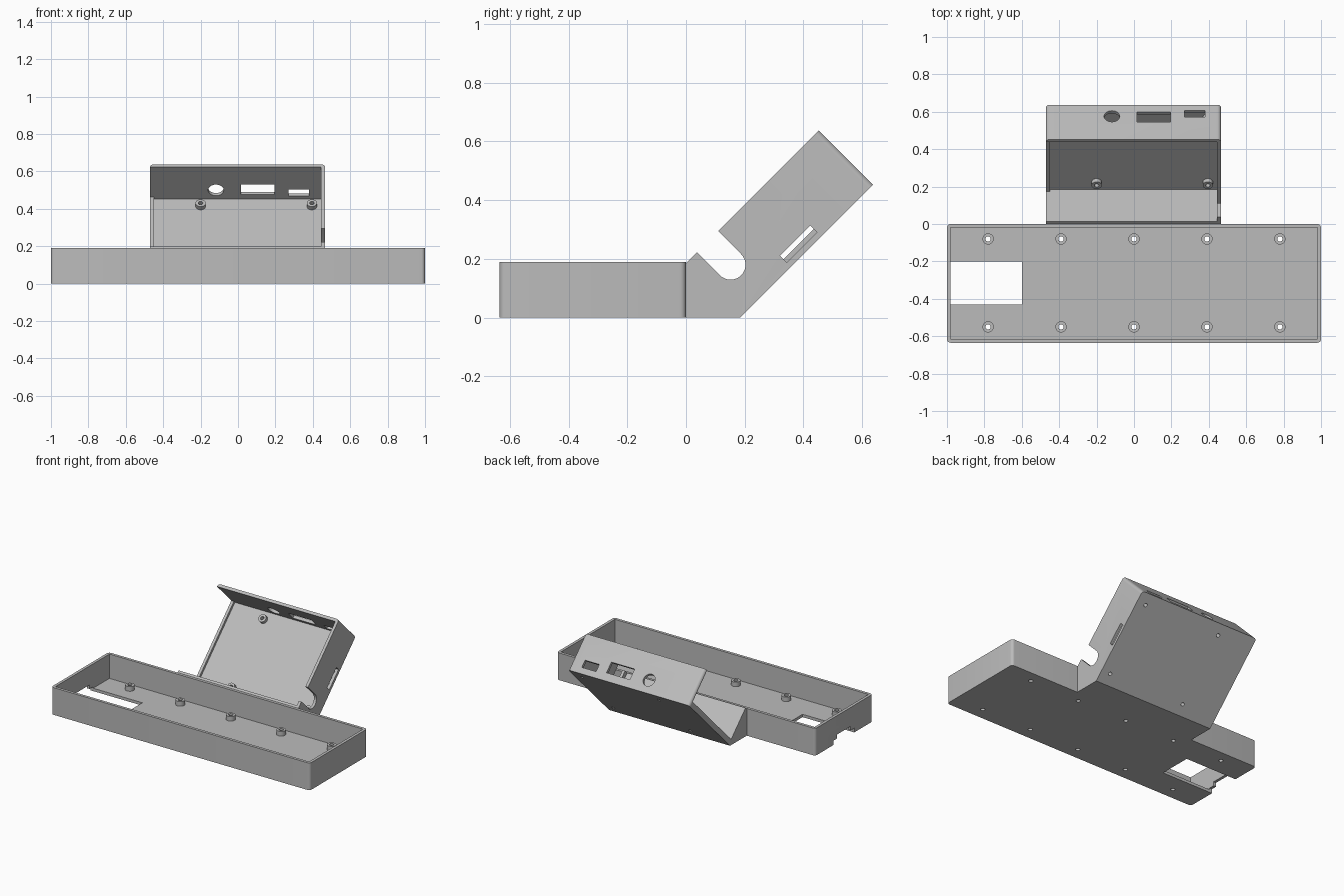
import bpy, bmesh
from math import radians
from mathutils import Matrix, Vector

cube = bpy.data.objects.get("Cube")
if cube:
    bpy.data.objects.remove(cube, do_unlink=True)

grey = bpy.data.materials.new("plain grey")
grey.use_nodes = True
grey.diffuse_color = (0.5, 0.5, 0.5, 1)
grey.node_tree.nodes["Principled BSDF"].inputs["Base Color"].default_value = (0.5, 0.5, 0.5, 1)


def add(name, bm):
    bmesh.ops.recalc_face_normals(bm, faces=bm.faces)
    mesh = bpy.data.meshes.new(name)
    bm.to_mesh(mesh)
    bm.free()
    mesh.materials.append(grey)
    ob = bpy.data.objects.new(name, mesh)
    bpy.context.collection.objects.link(ob)
    return ob


def block(name, lo, hi, radius=0, rounded=lambda p: True):
    """Box between two corners, with chosen upright edges rounded."""
    lo, hi = Vector(lo), Vector(hi)
    bm = bmesh.new()
    bmesh.ops.create_cube(bm, size=1)
    for v in bm.verts:
        v.co = (lo + hi) / 2 + v.co * (hi - lo)
    if radius:
        edges = [e for e in bm.edges
                 if abs(e.verts[0].co.z - e.verts[1].co.z) > 1e-4 and rounded(e.verts[0].co)]
        bmesh.ops.bevel(bm, geom=edges, offset=radius, segments=5, profile=0.5, affect='EDGES')
    return add(name, bm)


def rod(name, centre, radius, length, axis='Z'):
    turn = {'X': Matrix.Rotation(radians(90), 4, 'Y'),
            'Y': Matrix.Rotation(radians(90), 4, 'X'), 'Z': Matrix()}[axis]
    bm = bmesh.new()
    bmesh.ops.create_cone(bm, cap_ends=True, segments=32, radius1=radius, radius2=radius,
                          depth=length, matrix=Matrix.Translation(centre) @ turn)
    return add(name, bm)


def combine(target, tool, operation='DIFFERENCE'):
    mod = target.modifiers.new("shape", 'BOOLEAN')
    mod.operation, mod.solver, mod.object = operation, 'EXACT', tool
    graph = bpy.context.evaluated_depsgraph_get()
    mesh = bpy.data.meshes.new_from_object(target.evaluated_get(graph))
    target.modifiers.clear()
    target.data = mesh
    bpy.data.objects.remove(tool, do_unlink=True)


def add_standoffs(target, xs, ys, radius, hole, top):
    """Screw posts on a floor, each drilled right through."""
    for x in xs:
        for y in ys:
            combine(target, rod("post", (x, y, (top + 0.01) / 2), radius, top - 0.01), 'UNION')
            combine(target, rod("drill", (x, y, 0), hole, 0.3))


# Long open tray
tray = block("long_tray", (-1, -0.635, 0), (1, 0, 0.19), 0.02)
combine(tray, block("cavity", (-0.98, -0.615, 0.02), (0.98, -0.02, 0.3)))
add_standoffs(tray, [-0.78, -0.39, 0, 0.39, 0.78], [-0.55, -0.08], 0.03, 0.014, 0.052)
# Floor opening and stepped notch under the end wall
combine(tray, block("opening", (-0.98, -0.43, -0.1), (-0.6, -0.2, 0.1)))
combine(tray, block("low_notch", (-1.1, -0.43, -0.1), (-0.97, -0.2, 0.03)))
combine(tray, block("high_notch", (-1.1, -0.39, -0.1), (-0.97, -0.24, 0.058)))

# Tilted case, shaped flat and then leaned back
L, R, LENGTH, DEPTH = -0.47, 0.465, 0.64, 0.262
case = block("tilted_case", (L, 0, 0), (R, LENGTH, DEPTH), 0.02, lambda p: p.y > 0.3)
combine(case, block("cavity", (L + 0.02, 0.02, 0.02), (R - 0.02, LENGTH - 0.02, 0.4)))
# One side is open above a low sill
combine(case, block("open_side", (L - 0.1, 0.02, 0.037), (L + 0.03, LENGTH - 0.02, 0.4)))
add_standoffs(case, [-0.2, 0.395], [0.075, 0.565], 0.027, 0.012, 0.045)
# Card slot and round-ended cable slot in the closed side
combine(case, block("card_slot", (R - 0.05, 0.245, 0.021), (R + 0.05, 0.39, 0.053)))
combine(case, block("cable_slot", (R - 0.05, 0.053, 0.151), (R + 0.05, 0.155, 0.4)))
combine(case, rod("cable_slot_end", (R, 0.104, 0.151), 0.051, 0.1, 'X'))
# Ports in the upper end wall
combine(case, rod("round_port", (-0.118, LENGTH, 0.087), 0.042, 0.1, 'Y'))
for x0, x1, z0, z1 in [(0.015, 0.195, 0.054, 0.13), (0.27, 0.38, 0.042, 0.093)]:
    combine(case, block("port", (x0, LENGTH - 0.05, z0), (x1, LENGTH + 0.05, z1)))
case.data.transform(Matrix.Translation((0, 0.185, 0)) @ Matrix.Rotation(radians(45), 4, 'X'))

# Solid wedge joining the case to the tray
bm = bmesh.new()
tri = bm.faces.new([bm.verts.new((L, y, z)) for y, z in [(0, 0), (0.185, 0), (0, 0.185)]])
side = bmesh.ops.extrude_face_region(bm, geom=[tri])["geom"]
bmesh.ops.translate(bm, vec=(R - L, 0, 0),
                    verts=[g for g in side if isinstance(g, bmesh.types.BMVert)])
wedge = add("joining_wedge", bm)

for ob in (tray, case, wedge):
    bpy.ops.object.select_all(action='DESELECT')
    ob.select_set(True)
    bpy.context.view_layer.objects.active = ob
    bpy.ops.object.shade_smooth_by_angle(angle=radians(30))
